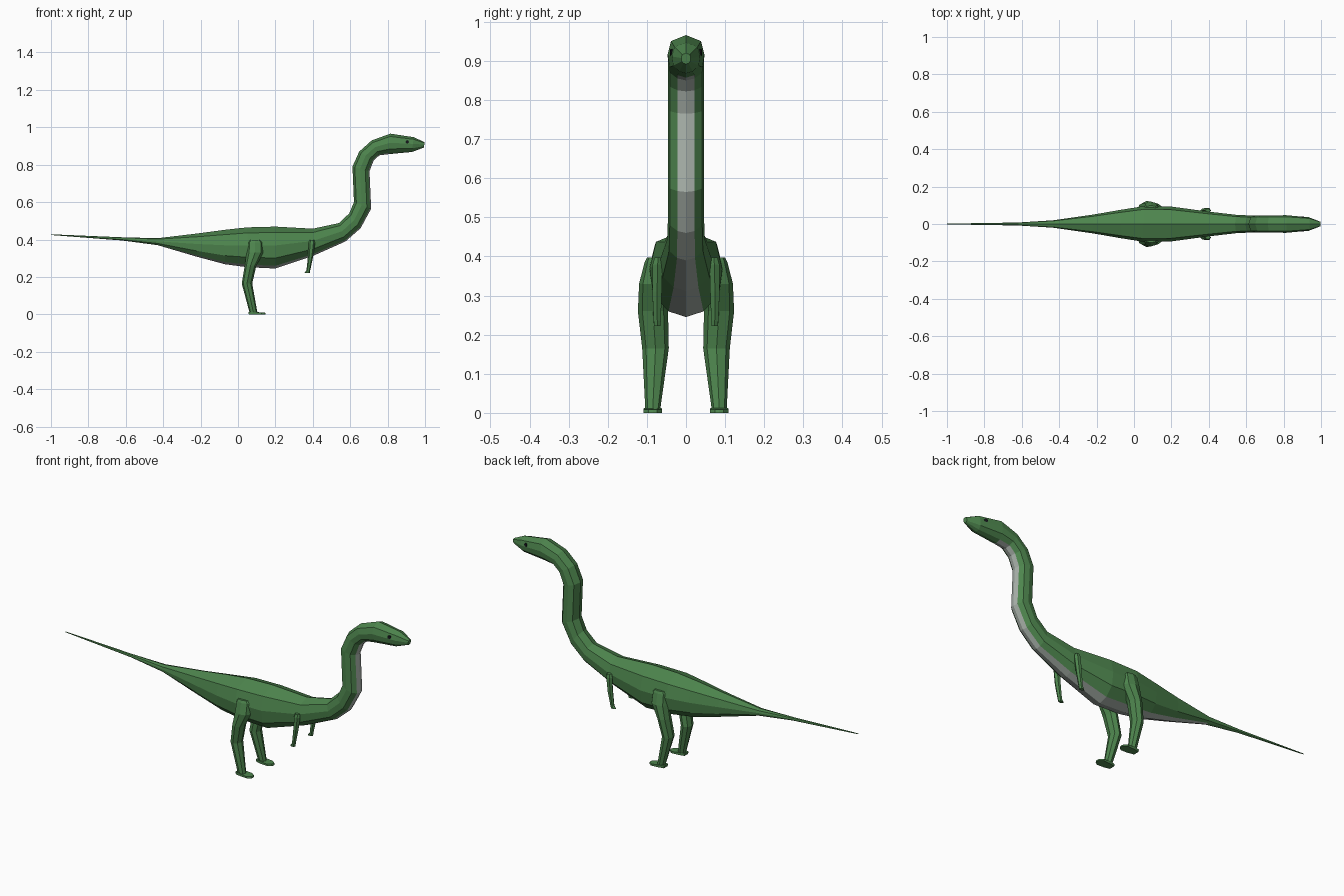
import bpy, bmesh, math
from mathutils import Vector


def material(name, rgb):
    m = bpy.data.materials.new(name)
    m.diffuse_color = (*rgb, 1)
    return m


GREEN = material("green_skin", (0.075, 0.235, 0.075))
PALE = material("pale_belly", (0.40, 0.45, 0.41))
DARK = material("dark_eye", (0.008, 0.008, 0.012))


def loft(name, rings, mats, rule=None):
    """Skin closed rings of equal point count; rule(ring, side) gives the colour index."""
    bm = bmesh.new()
    vs = [[bm.verts.new(p) for p in r] for r in rings]
    n = len(rings[0])
    for i in range(len(rings) - 1):
        for j in range(n):
            k = (j + 1) % n
            f = bm.faces.new((vs[i][j], vs[i][k], vs[i + 1][k], vs[i + 1][j]))
            f.material_index = rule(i, j) if rule else 0
    bm.faces.new(vs[0])
    bm.faces.new(vs[-1])
    bmesh.ops.recalc_face_normals(bm, faces=bm.faces)
    me = bpy.data.meshes.new(name)
    bm.to_mesh(me)
    bm.free()
    for m in mats:
        me.materials.append(m)
    ob = bpy.data.objects.new(name, me)
    bpy.context.collection.objects.link(ob)
    return ob


def mirror_y(ob):
    mod = ob.modifiers.new("mirror", 'MIRROR')
    mod.use_axis = (False, True, False)


# Body, from tail tip to nose: back x, back z, belly x, belly z, half width
stations = [
    (-1.00, 0.428, -1.00, 0.424, 0.002),
    (-0.62, 0.412, -0.62, 0.395, 0.008),
    (-0.43, 0.407, -0.43, 0.370, 0.020),
    (-0.22, 0.432, -0.22, 0.308, 0.050),
    (-0.07, 0.452, -0.07, 0.268, 0.076),
    (0.05, 0.465, 0.05, 0.252, 0.095),
    (0.20, 0.469, 0.20, 0.245, 0.093),
    (0.40, 0.458, 0.40, 0.312, 0.066),
    (0.54, 0.488, 0.575, 0.390, 0.048),
    (0.595, 0.540, 0.655, 0.460, 0.046),
    (0.620, 0.600, 0.712, 0.565, 0.046),
    (0.612, 0.790, 0.703, 0.765, 0.046),
    (0.648, 0.870, 0.725, 0.822, 0.046),
    (0.715, 0.930, 0.755, 0.850, 0.046),
    (0.815, 0.966, 0.810, 0.857, 0.047),
    (0.940, 0.947, 0.930, 0.868, 0.036),
    (0.998, 0.920, 0.994, 0.892, 0.012),
]
half = [(0, 1), (0.82, 0.72), (1, 0.1), (0.9, -0.5), (0.48, -0.87), (0, -1)]
section = half + [(-u, v) for u, v in half[-2:0:-1]]
rings = []
for tx, tz, bx, bz, w in stations:
    top, bot = Vector((tx, 0, tz)), Vector((bx, 0, bz))
    mid, up = (top + bot) / 2, (top - bot) / 2
    rings.append([mid + up * v + Vector((0, w * u, 0)) for u, v in section])
# Pale strip runs under the throat, neck, belly and tail root
loft("body", rings, [GREEN, PALE],
     lambda i, j: 1 if j in (4, 5) and 2 <= i <= 13 else 0)


def limb(name, levels, sides=8):
    """Stack of rounded level rings: z, x min, x max, y min, y max."""
    rr = []
    for z, x0, x1, y0, y1 in levels:
        rr.append([((x0 + x1) / 2 + (x1 - x0) / 2 * math.cos(a),
                    (y0 + y1) / 2 + (y1 - y0) / 2 * math.sin(a), z)
                   for a in (2 * math.pi * k / sides for k in range(sides))])
    ob = loft(name, rr, [GREEN])
    mirror_y(ob)


# Hind legs
limb("hind_leg", [
    (0.397, 0.060, 0.122, 0.062, 0.100),
    (0.385, 0.050, 0.134, 0.055, 0.106),
    (0.330, 0.046, 0.136, 0.052, 0.120),
    (0.260, 0.036, 0.098, 0.046, 0.123),
    (0.165, 0.020, 0.076, 0.044, 0.112),
    (0.008, 0.062, 0.104, 0.066, 0.104)])

# Arms
limb("arm", [
    (0.397, 0.382, 0.408, 0.060, 0.082),
    (0.380, 0.377, 0.412, 0.058, 0.087),
    (0.310, 0.374, 0.402, 0.060, 0.088),
    (0.235, 0.366, 0.386, 0.063, 0.084),
    (0.222, 0.355, 0.385, 0.064, 0.083)], 6)

# Flat feet with pointed toes
outline = [(0.058, 0.070), (0.058, 0.100), (0.090, 0.107), (0.128, 0.109),
           (0.146, 0.096), (0.148, 0.085), (0.146, 0.074), (0.128, 0.061),
           (0.090, 0.063)]
foot = loft("foot", [[(x, y, 0) for x, y in outline],
                     [(x - 0.003, y, 0.013 if x < 0.11 else 0.009) for x, y in outline]],
            [GREEN])
mirror_y(foot)

# Eyes: thin plates on the head sides
eye = loft("eye", [[(0.905 + 0.009 * math.cos(k * math.pi / 4), y - 0.002 * math.cos(k * math.pi / 4),
                     0.922 + 0.009 * math.sin(k * math.pi / 4)) for k in range(8)]
                   for y in (0.0315, 0.0395)], [DARK])
mirror_y(eye)
